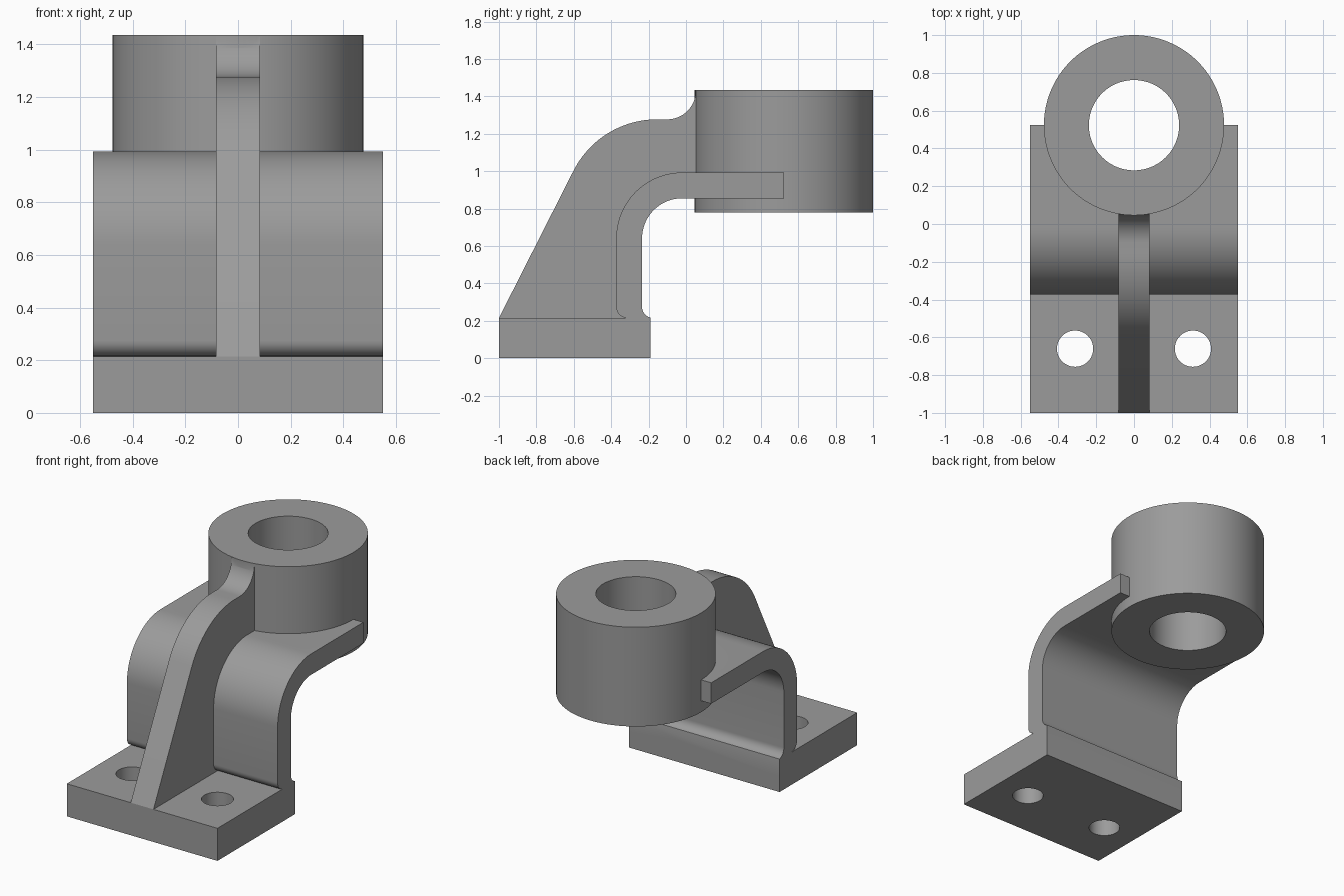
import bpy, bmesh
from math import sin, cos, radians

if "Cube" in bpy.data.objects:
    bpy.data.objects.remove(bpy.data.objects["Cube"])


def finish(bm, name):
    bmesh.ops.recalc_face_normals(bm, faces=bm.faces)
    mesh = bpy.data.meshes.new(name)
    bm.to_mesh(mesh)
    bm.free()
    mesh.materials.append(steel)
    obj = bpy.data.objects.new(name, mesh)
    bpy.context.collection.objects.link(obj)
    return obj


def arc(cy, cz, r, a0, a1, n=24):
    return [(cy + r * cos(radians(a0 + (a1 - a0) * i / n)),
             cz + r * sin(radians(a0 + (a1 - a0) * i / n))) for i in range(n + 1)]


def extrude(name, profile, half):
    """Side profile (y, z) extruded across x."""
    bm = bmesh.new()
    face = bm.faces.new([bm.verts.new((-half, y, z)) for y, z in profile])
    new = bmesh.ops.extrude_face_region(bm, geom=[face])["geom"]
    verts = [v for v in new if isinstance(v, bmesh.types.BMVert)]
    bmesh.ops.translate(bm, verts=verts, vec=(2 * half, 0, 0))
    return finish(bm, name)


def cylinder(name, x, y, z0, z1, r, n):
    bm = bmesh.new()
    bmesh.ops.create_cone(bm, cap_ends=True, segments=n, radius1=r, radius2=r, depth=z1 - z0)
    bmesh.ops.translate(bm, verts=bm.verts, vec=(x, y, (z0 + z1) / 2))
    return finish(bm, name)


def combine(target, tool, operation):
    mod = target.modifiers.new(operation.title(), 'BOOLEAN')
    mod.operation, mod.solver, mod.object = operation, 'EXACT', tool
    bpy.context.view_layer.objects.active = target
    bpy.ops.object.modifier_apply(modifier=mod.name)
    bpy.data.objects.remove(tool, do_unlink=True)


# Dark grey finish
steel = bpy.data.materials.new("dark_grey")
steel.diffuse_color = (0.33, 0.33, 0.33, 1)
steel.use_nodes = True
steel.node_tree.nodes["Principled BSDF"].inputs["Base Color"].default_value = steel.diffuse_color

W, TOP = 0.55, 0.215      # half width, base height
CY, CZ = -0.02, 0.64      # bend centre of the curved plate
BOSS_Y = 0.523

# Base foot
bracket = extrude("bearing_bracket", [(-1, 0), (-0.19, 0), (-0.19, TOP), (-1, TOP)], W)

# Bent plate with small root fillets
plate = extrude("bent_plate",
    [(-0.313, 0.1), (-0.313, TOP)] + arc(-0.313, 0.275, 0.06, 268, 180, 8)[1:]
    + arc(CY, CZ, 0.353, 180, 90) + [(BOSS_Y, CZ + 0.353), (BOSS_Y, CZ + 0.215)]
    + arc(CY, CZ, 0.215, 90, 180) + arc(-0.175, 0.275, 0.06, 180, 255, 8)
    + [(-0.19, TOP), (-0.19, 0.1)], W)

# Central rib, its lower edge buried inside the plate
rib = extrude("rib",
    [(-0.96, 0.15), (-1, TOP)] + arc(-0.155, 0.777, 0.5, 153, 90)
    + arc(-0.1, 1.429, 0.152, 270, 360, 16) + [(0.1, 1.429), (0.1, 0.93)]
    + arc(CY, CZ, 0.29, 90, 180) + [(-0.31, 0.15)], 0.083)

# Boss
boss = cylinder("boss", 0, BOSS_Y, 0.78, 1.435, 0.477, 128)

for part in (plate, boss, rib):
    combine(bracket, part, 'UNION')

# Bore and bolt holes
combine(bracket, cylinder("bore", 0, BOSS_Y, 0.5, 1.7, 0.239, 96), 'DIFFERENCE')
for x in (-0.312, 0.312):
    combine(bracket, cylinder("bolt_hole", x, -0.66, -0.1, 0.4, 0.096, 48), 'DIFFERENCE')

# Smooth curved faces, sharp edges
bpy.ops.object.select_all(action='DESELECT')
bracket.select_set(True)
bpy.context.view_layer.objects.active = bracket
bpy.ops.object.shade_smooth_by_angle(angle=radians(25))
